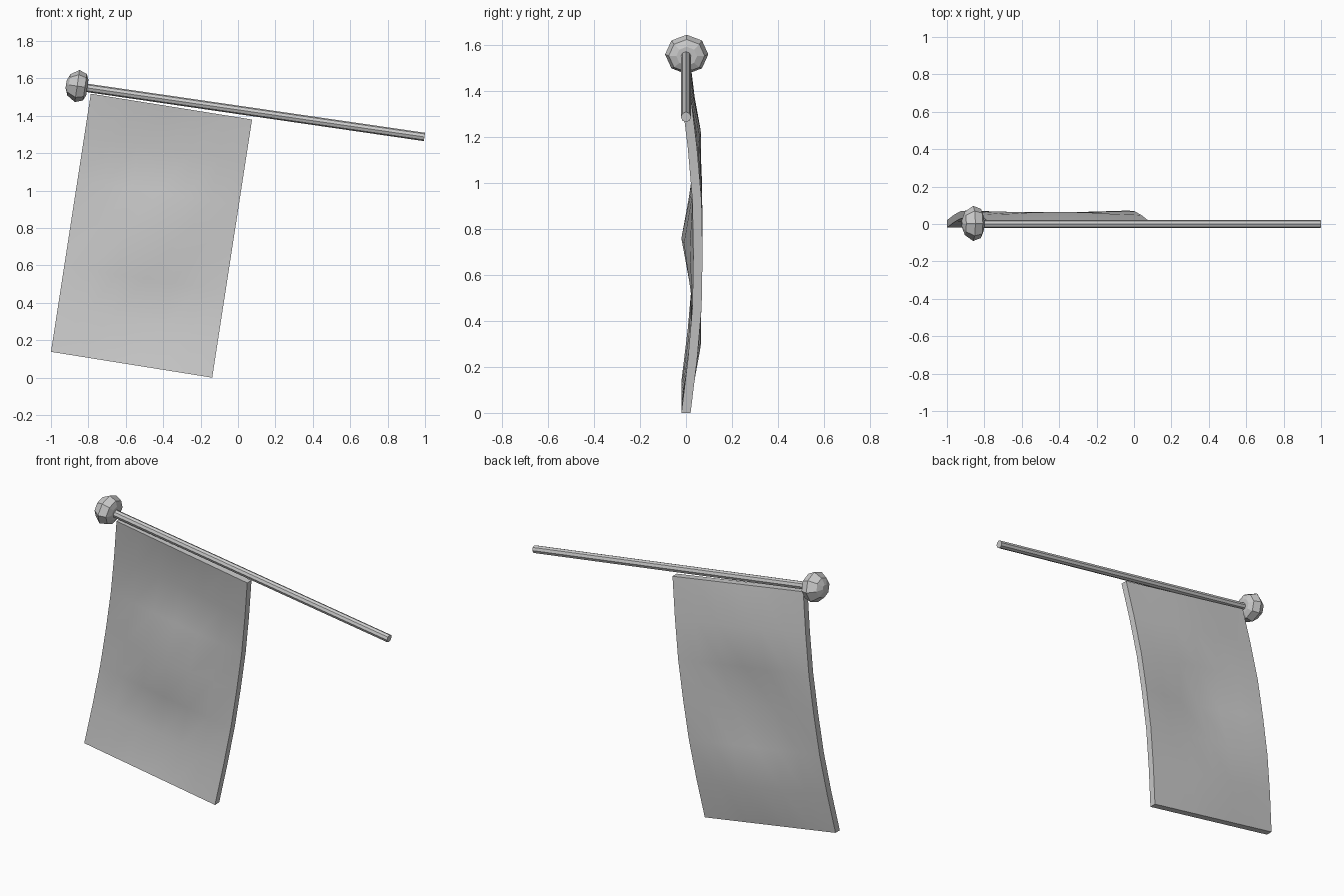
import bpy, bmesh, math
from mathutils import Vector, Matrix

if "Cube" in bpy.data.objects:
    bpy.data.objects.remove(bpy.data.objects["Cube"])


def finish(name, bm):
    bmesh.ops.recalc_face_normals(bm, faces=bm.faces[:])
    me = bpy.data.meshes.new(name)
    bm.to_mesh(me)
    bm.free()
    ob = bpy.data.objects.new(name, me)
    bpy.context.collection.objects.link(ob)
    return ob


def lathe(name, origin, axis, profile, sides, squash=1.0):
    """Closed faceted solid from (distance, radius) pairs along an axis in the xz plane."""
    bm = bmesh.new()
    a = Vector(axis).normalized()
    up = Vector((-a.z, 0, a.x))
    side = Vector((0, 1, 0))
    rings = []
    for t, r in profile:
        ring = []
        for i in range(sides):
            w = 2 * math.pi * i / sides
            p = Vector(origin) + a * t + side * r * math.cos(w) + up * r * squash * math.sin(w)
            ring.append(bm.verts.new(p))
        rings.append(ring)
    for r0, r1 in zip(rings, rings[1:]):
        for i in range(sides):
            j = (i + 1) % sides
            bm.faces.new((r0[i], r0[j], r1[j], r1[i]))
    bm.faces.new(rings[0])
    bm.faces.new(rings[-1])
    return finish(name, bm)


# Pole, tilted down to the right
start, end = Vector((-0.84, 0, 1.554)), Vector((0.997, 0, 1.287))
lathe("pole", start, end - start,
      [(0, 0.0225), ((end - start).length, 0.0225)], 8)

# Faceted knob at the raised end of the pole
lathe("pole_knob", (-0.86, 0.003, 1.559), end - start,
      [(-0.06, 0.022), (-0.045, 0.062), (0, 0.094), (0.042, 0.078), (0.055, 0.045)],
      8, 0.92)

# Banner: rotated rectangle whose rows billow backwards, with a dent in the middle
EDGE = [0, 0.028, 0.048, 0.052, 0.048, 0.028, 0]
MIDDLE = [0, 0.045, 0.042, 0.0, 0.042, 0.045, 0]
corner = Vector((-1.0, -0.02, 0.138))
across = Vector((0.862, 0, -0.138))
upward = Vector((0.213, 0, 1.38))
N = 6
bm = bmesh.new()
grid = []
for row in range(N + 1):
    line = []
    for col in range(N + 1):
        u = 2 * col / N - 1
        w = (1 - u * u) ** 2
        p = corner + across * (col / N) + upward * (row / N)
        p.y += EDGE[row] * (1 - w) + MIDDLE[row] * w
        line.append(bm.verts.new(p))
    grid.append(line)
for r in range(N):
    for c in range(N):
        bm.faces.new((grid[r][c], grid[r][c + 1], grid[r + 1][c + 1], grid[r + 1][c]))

# Banner thickness
front = bm.faces[:]
back = bmesh.ops.duplicate(bm, geom=bm.verts[:] + bm.edges[:] + front)
bv = [g for g in back["geom"] if isinstance(g, bmesh.types.BMVert)]
bmesh.ops.translate(bm, verts=bv, vec=(0, 0.04, 0))
bmesh.ops.bridge_loops(bm, edges=[e for e in bm.edges if e.is_boundary])
banner = finish("banner", bm)
bpy.context.view_layer.objects.active = banner
banner.select_set(True)
bpy.ops.object.shade_smooth_by_angle(angle=math.radians(40))
